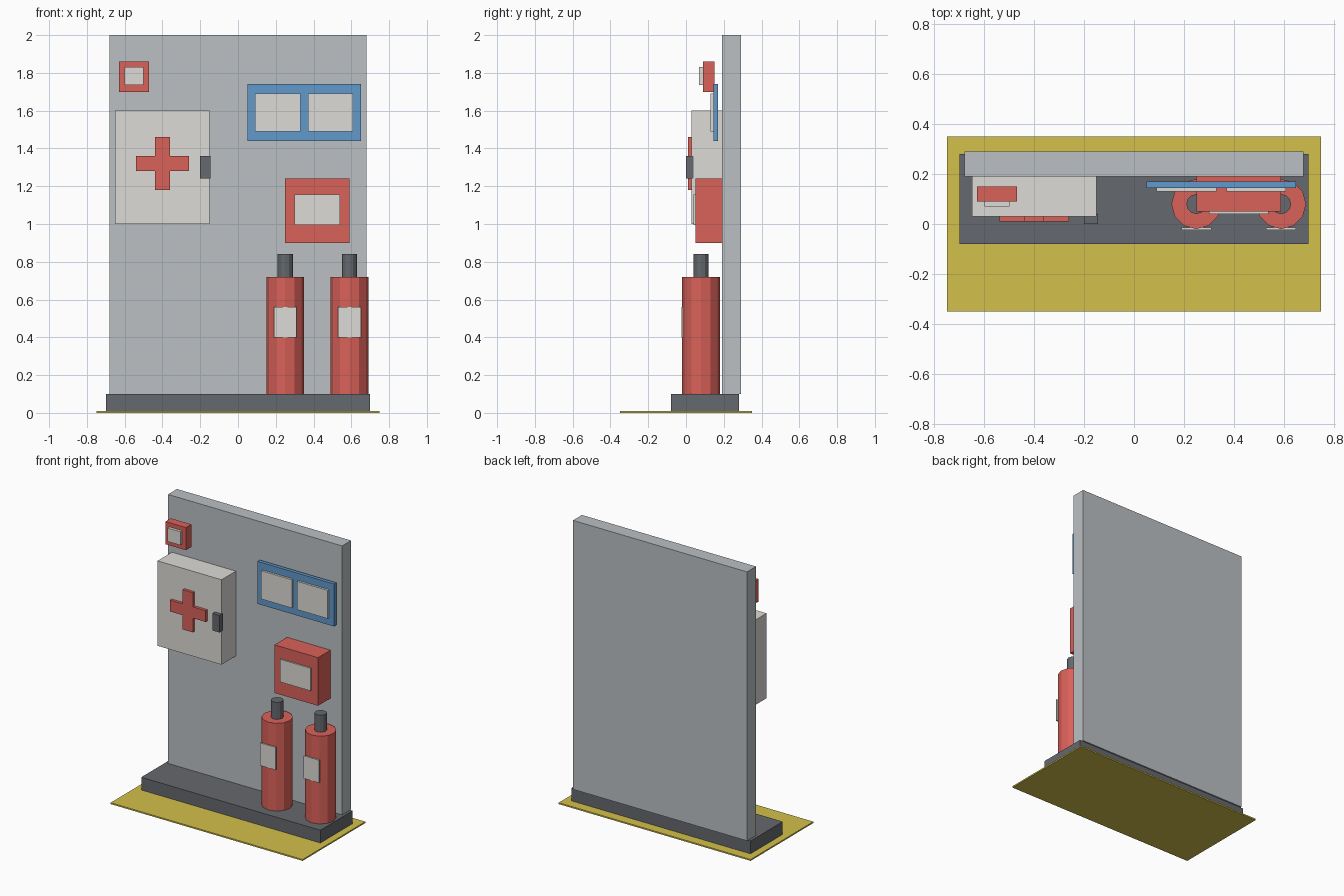
import bpy

if "Cube" in bpy.data.objects:
    bpy.data.objects.remove(bpy.data.objects["Cube"], do_unlink=True)


def material(name, rgb):
    m = bpy.data.materials.new(name)
    m.use_nodes = True
    m.diffuse_color = (*rgb, 1)
    m.node_tree.nodes["Principled BSDF"].inputs["Base Color"].default_value = (*rgb, 1)
    return m


RED = material("safety red", (0.70, 0.12, 0.10))
WHITE = material("off white", (0.72, 0.71, 0.67))
GREY = material("panel grey", (0.50, 0.53, 0.55))
DARK = material("dark grey", (0.13, 0.14, 0.155))
BLUE = material("board blue", (0.12, 0.32, 0.60))
YELLOW = material("floor yellow", (0.65, 0.53, 0.07))


def box(name, mat, x, y, z):
    """Box from (low, high) ranges on each axis."""
    spans = (x, y, z)
    bpy.ops.mesh.primitive_cube_add(size=1, location=[(a + b) / 2 for a, b in spans])
    ob = bpy.context.object
    ob.name = name
    ob.scale = [b - a for a, b in spans]
    bpy.ops.object.transform_apply(location=False, rotation=False, scale=True)
    ob.data.materials.append(mat)


def cylinder(name, mat, x, y, radius, z):
    bpy.ops.mesh.primitive_cylinder_add(vertices=12, radius=radius, depth=z[1] - z[0],
                                        location=(x, y, sum(z) / 2))
    ob = bpy.context.object
    ob.name = name
    ob.data.materials.append(mat)


# Floor marking, plinth and back panel
box("floor_mat", YELLOW, (-0.75, 0.75), (-0.35, 0.35), (0, 0.01))
box("plinth", DARK, (-0.70, 0.70), (-0.08, 0.28), (0.01, 0.10))
box("back_panel", GREY, (-0.68, 0.68), (0.19, 0.29), (0.10, 2.0))

# First aid cabinet with cross and handle
box("cabinet", WHITE, (-0.65, -0.15), (0.03, 0.19), (1.0, 1.6))
box("cross_upright", RED, (-0.44, -0.36), (0.01, 0.03), (1.18, 1.46))
for name, x in (("cross_right_arm", (-0.54, -0.44)), ("cross_left_arm", (-0.36, -0.26))):
    box(name, RED, x, (0.01, 0.03), (1.28, 1.36))
box("cabinet_handle", DARK, (-0.20, -0.145), (0, 0.04), (1.24, 1.36))

# Alarm call point
box("alarm_box", RED, (-0.63, -0.47), (0.09, 0.15), (1.70, 1.86))
box("alarm_button", WHITE, (-0.60, -0.50), (0.07, 0.09), (1.735, 1.83))

# Notice board with two sheets
box("notice_board", BLUE, (0.05, 0.65), (0.145, 0.17), (1.44, 1.74))
for name, x in (("right_sheet", 0.09), ("left_sheet", 0.37)):
    box(name, WHITE, (x, x + 0.24), (0.13, 0.145), (1.49, 1.69))

# Hose box with window
box("hose_box", RED, (0.25, 0.59), (0.05, 0.19), (0.90, 1.24))
box("hose_box_window", WHITE, (0.30, 0.54), (0.04, 0.05), (0.995, 1.155))

# Pair of extinguishers
for side, x in (("right", 0.25), ("left", 0.59)):
    cylinder(side + "_extinguisher_body", RED, x, 0.08, 0.10, (0.10, 0.72))
    cylinder(side + "_extinguisher_neck", DARK, x, 0.08, 0.04, (0.72, 0.84))
    box(side + "_extinguisher_label", WHITE, (x - 0.06, x + 0.06), (-0.025, -0.015), (0.40, 0.56))
